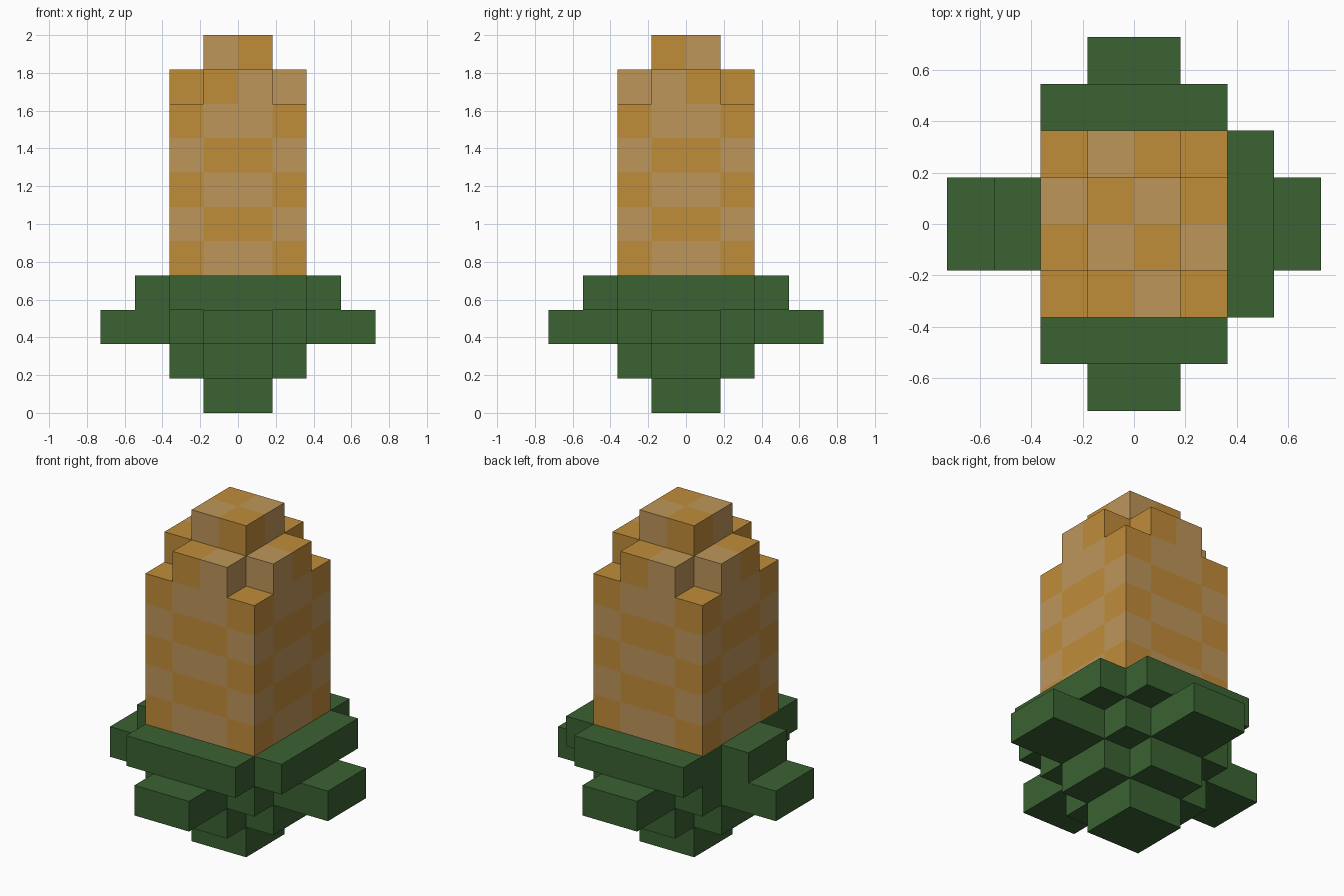
import bpy
import bmesh
from mathutils import Vector

U = 2 / 11  # one block step; the model is eleven steps tall

cube = bpy.data.objects.get("Cube")
if cube:
    bpy.data.objects.remove(cube, do_unlink=True)


def material(name, rgb):
    m = bpy.data.materials.new(name)
    m.use_nodes = True
    m.diffuse_color = (*rgb, 1)
    m.node_tree.nodes["Principled BSDF"].inputs["Base Color"].default_value = (*rgb, 1)
    return m


green = material("leaf green", (0.042, 0.122, 0.032))
orange = material("golden orange", (0.527, 0.262, 0.042))
tan = material("pale tan", (0.515, 0.305, 0.102))


def block(name, lo, hi, mats, cuts=(), rule=None):
    """Box between two corners in steps, cut at planes (axis, position), coloured by a rule."""
    lo, hi = Vector(lo), Vector(hi)
    bm = bmesh.new()
    bmesh.ops.create_cube(bm, size=1)
    for v in bm.verts:
        v.co = (lo + hi) / 2 + v.co * (hi - lo)
    for axis, pos in cuts:
        if lo[axis] < pos < hi[axis]:
            normal = Vector((0, 0, 0))
            normal[axis] = 1
            bmesh.ops.bisect_plane(bm, geom=bm.verts[:] + bm.edges[:] + bm.faces[:],
                                   plane_co=normal * pos, plane_no=normal)
    if rule:
        for f in bm.faces:
            f.material_index = int(rule(f.calc_center_median() - f.normal * 0.1))
    bmesh.ops.scale(bm, vec=(U, U, U), verts=bm.verts)
    mesh = bpy.data.meshes.new(name)
    bm.to_mesh(mesh)
    bm.free()
    for m in mats:
        mesh.materials.append(m)
    ob = bpy.data.objects.new(name, mesh)
    bpy.context.collection.objects.link(ob)
    return ob


def arms(name, inner, outer, z, mats, **kw):
    """Four two-step-wide arms pointing left, right, front and back."""
    for side, a, b in (("left", inner, outer), ("right", -outer, -inner)):
        block(f"{name}_{side}", (a, -1, z), (b, 1, z + 1), mats, **kw)
    for side, a, b in (("back", inner, outer), ("front", -outer, -inner)):
        block(f"{name}_{side}", (-1, a, z), (1, b, z + 1), mats, **kw)


# Husk: stem, stepped cup and spreading leaves
block("stem", (-1, -1, 0), (1, 1, 2), [green])
arms("cup_step", 1, 2, 1, [green])
block("cup", (-2, -2, 2), (2, 2, 4), [green])
arms("leaf", 2, 4, 2, [green])
block("collar_front", (-2, -3, 3), (2, -2, 4), [green])
block("collar_back", (-2, 2, 3), (2, 3, 4), [green])
block("collar_left", (2, -2, 3), (3, 2, 4), [green])
block("collar_right", (-3, -1, 3), (-2, 1, 4), [green])


# Cob: rows of alternating kernels, corners against centres
def kernel_rows(p):
    corner = abs(p.x) > 1 and abs(p.y) > 1
    return corner == (int(p.z) % 2 == 1)


def kernel_tip(p):
    return (p.x * p.y < 0) == (p.z < 10)


kernels = [orange, tan]
row_cuts = [(2, z) for z in range(5, 9)] + [(a, s) for a in (0, 1) for s in (-1, 1)]
half_cuts = [(0, 0), (1, 0)]
block("cob", (-2, -2, 4), (2, 2, 9), kernels, row_cuts, kernel_rows)
arms("cob_shoulder", 1, 2, 9, kernels, cuts=half_cuts, rule=kernel_tip)
block("cob_tip", (-1, -1, 9), (1, 1, 11), kernels, half_cuts + [(2, 10)], kernel_tip)
